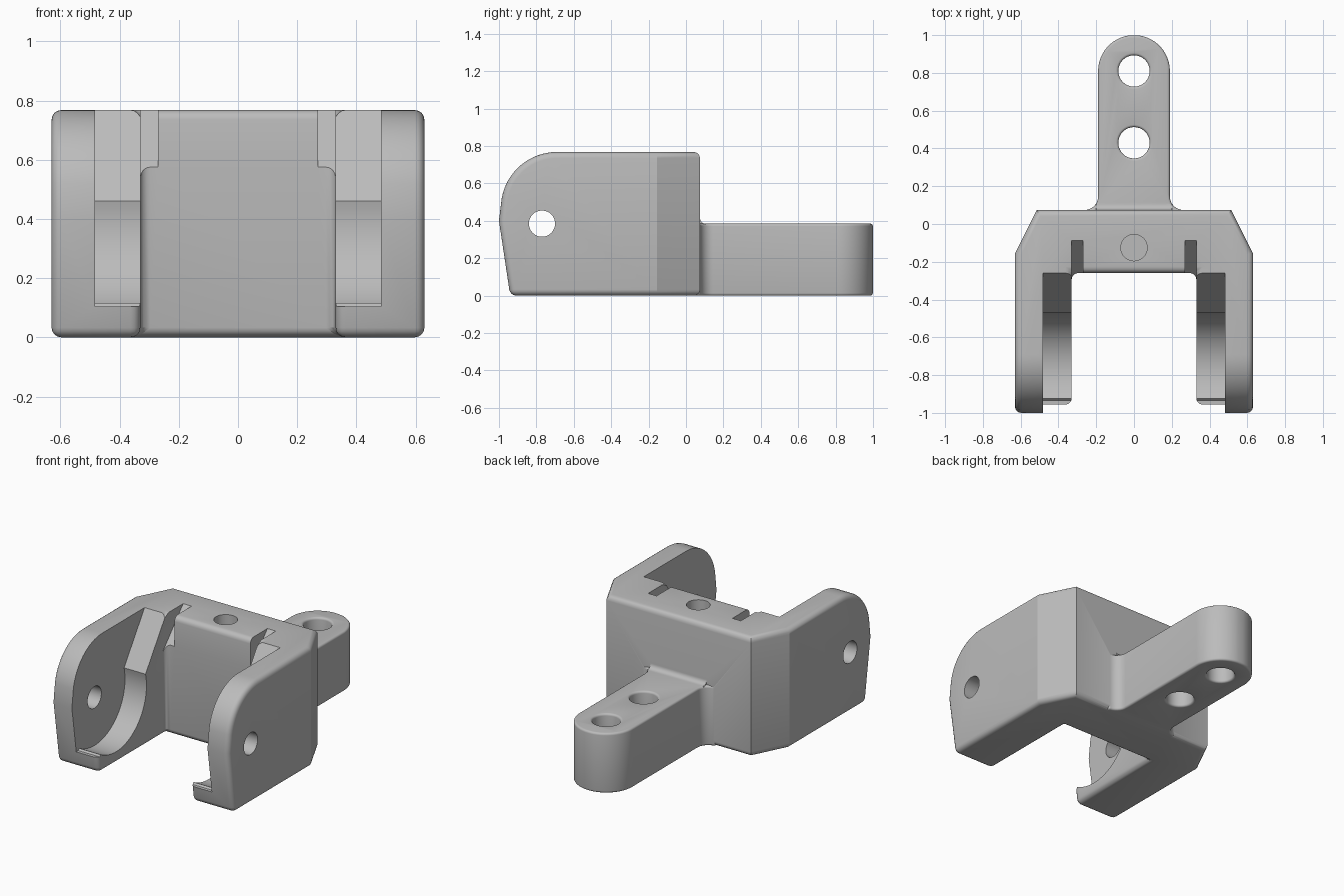
import bpy, bmesh
from math import radians, cos, sin, pi
from mathutils import Matrix

if "Cube" in bpy.data.objects:
    bpy.data.objects.remove(bpy.data.objects["Cube"])

grey = bpy.data.materials.new("matte_grey")
grey.use_nodes = True
grey.diffuse_color = (0.5, 0.5, 0.5, 1)
grey.node_tree.nodes["Principled BSDF"].inputs["Base Color"].default_value = (0.5, 0.5, 0.5, 1)


def arc(cx, cy, r, start, end, steps):
    angles = [radians(start + (end - start) * i / steps) for i in range(steps + 1)]
    return [(cx + r * cos(a), cy + r * sin(a)) for a in angles]


def prism(name, outline, low, high, axis="z"):
    """Extrude an outline: (x, y) along z, or (y, z) along x."""
    bm = bmesh.new()
    place = (lambda a, b: (a, b, low)) if axis == "z" else (lambda a, b: (low, a, b))
    face = bm.faces.new([bm.verts.new(place(a, b)) for a, b in outline])
    out = bmesh.ops.extrude_face_region(bm, geom=[face])["geom"]
    shift = (0, 0, high - low) if axis == "z" else (high - low, 0, 0)
    bmesh.ops.translate(bm, vec=shift, verts=[v for v in out if isinstance(v, bmesh.types.BMVert)])
    bmesh.ops.recalc_face_normals(bm, faces=bm.faces)
    mesh = bpy.data.meshes.new(name)
    bm.to_mesh(mesh)
    bm.free()
    mesh.materials.append(grey)
    obj = bpy.data.objects.new(name, mesh)
    bpy.context.collection.objects.link(obj)
    return obj


def apply(obj, mod):
    bpy.context.view_layer.objects.active = obj
    bpy.ops.object.modifier_apply(modifier=mod.name)


def combine(obj, other, operation):
    mod = obj.modifiers.new("combine", "BOOLEAN")
    mod.operation, mod.solver, mod.object = operation, "EXACT", other
    apply(obj, mod)
    bpy.data.objects.remove(other)


def round_edges(obj, width):
    mod = obj.modifiers.new("round", "BEVEL")
    mod.width, mod.segments = width, 4
    mod.limit_method, mod.angle_limit = "ANGLE", radians(66)
    apply(obj, mod)


def mirrored(half):
    return half + [(-x, y) for x, y in reversed(half)]


# Fork body: side silhouette crossed with a U-shaped plan
profile = [(0.075, 0), (0.075, 0.768)] + arc(-0.69, 0.468, 0.3, 90, 170, 16) + [(-1, 0.4), (-0.94, 0)]
body = prism("fork_bracket", profile, -1, 1, "x")
plan = mirrored([(0.33, -0.26), (0.33, -1.2), (0.63, -1.2), (0.63, -0.155), (0.515, 0.2 - 0.125)])
# Push the rear edge past the silhouette while keeping the chamfer line
plan = [(x * 0.49 / 0.515, 0.125) if y > 0 else (x, y) for x, y in plan]
combine(body, prism("plan", plan, -0.5, 1.5), "INTERSECT")
round_edges(body, 0.033)

# Curved pockets inside both arms, with a sloped rear wall
pocket = [(-1.2, 0.105), (-0.935, 0.105), (-0.925, 0.116)]
pocket += arc(-0.77, 0.385, 0.31, 241, 374, 32)
pocket += [(-0.26, 0.768), (-0.19, 0.871), (-1.2, 0.871)]
slot = [(-0.4, 0.42), (-0.08, 0.775), (-0.08, 0.9), (-0.4, 0.9)]
for side in (-1, 1):
    combine(body, prism("pocket", pocket, side * 0.31, side * 0.483, "x"), "DIFFERENCE")
    # Sloped notch beside the centre block
    combine(body, prism("notch", slot, side * 0.27, side * 0.33, "x"), "DIFFERENCE")

# Pivot bore through the arms and blind hole in the top
combine(body, prism("pivot_bore", arc(-0.77, 0.385, 0.07, 0, 348.75, 31), -1, 1, "x"), "DIFFERENCE")
combine(body, prism("top_hole", arc(0, -0.125, 0.07, 0, 348.75, 31), 0.45, 1), "DIFFERENCE")

# Tail lug with flared root, round end and two holes
half = [(0.26, -0.02)] + arc(0.26, 0.145, 0.07, 270, 180, 8) + arc(0, 0.81, 0.19, 0, 84, 14)
tail = prism("tail", mirrored(half), 0, 0.385)
for y in (0.43, 0.81):
    combine(tail, prism("tail_hole", arc(0, y, 0.083, 0, 348.75, 31), -0.5, 1), "DIFFERENCE")
round_edges(tail, 0.025)

# Fillet between the tail top and the body
fillet = [(0.04, 0.33), (0.105, 0.33)] + arc(0.105, 0.415, 0.03, 270, 180, 6) + [(0.04, 0.415)]
combine(tail, prism("fillet", fillet, -0.2, 0.2, "x"), "UNION")
combine(body, tail, "UNION")

bpy.ops.object.select_all(action="DESELECT")
body.select_set(True)
bpy.context.view_layer.objects.active = body
bpy.ops.object.shade_smooth_by_angle(angle=radians(26))
